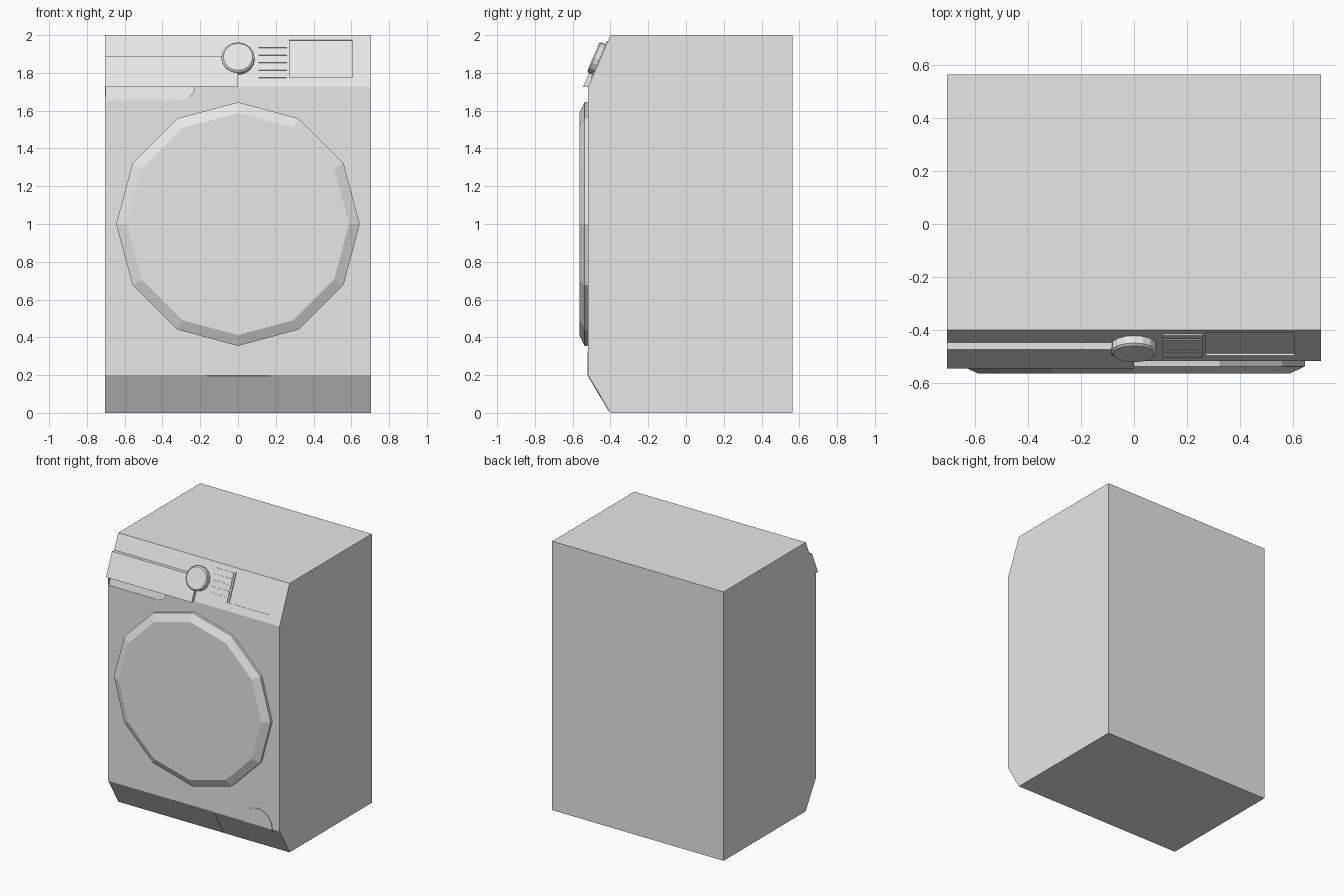
import bpy, bmesh, math
from mathutils import Vector

if "Cube" in bpy.data.objects:
    bpy.data.objects.remove(bpy.data.objects["Cube"], do_unlink=True)

grey = bpy.data.materials.new("light_grey")
grey.use_nodes = True
grey.diffuse_color = (0.8, 0.8, 0.8, 1)
grey.node_tree.nodes["Principled BSDF"].inputs["Base Color"].default_value = (0.8, 0.8, 0.8, 1)

HALF, FRONT, BACK, EDGE = 0.705, -0.518, 0.565, -0.40
PANEL_Z, KICK_Z, TOP = 1.725, 0.2, 2.0


def loft(name, *rings):
    """Closed solid through rings of equal length, capped at both ends."""
    bm = bmesh.new()
    loops = [[bm.verts.new(p) for p in ring] for ring in rings]
    for a, b in zip(loops, loops[1:]):
        for i in range(len(a)):
            j = (i + 1) % len(a)
            bm.faces.new((a[i], a[j], b[j], b[i]))
    bm.faces.new(loops[0])
    bm.faces.new(loops[-1])
    bmesh.ops.recalc_face_normals(bm, faces=bm.faces)
    mesh = bpy.data.meshes.new(name)
    bm.to_mesh(mesh)
    bm.free()
    mesh.materials.append(grey)
    obj = bpy.data.objects.new(name, mesh)
    bpy.context.collection.objects.link(obj)
    return obj


def prism(name, profile, x0, x1):
    """Side profile of (y, z) points stretched from x0 to x1."""
    return loft(name, *[[(x, y, z) for y, z in profile] for x in (x0, x1)])


def circle(center, radius, up, count):
    """Ring of points around a center, in the plane of x and up."""
    return [Vector(center) + radius * (Vector((math.sin(a), 0, 0)) + up * math.cos(a))
            for a in (i * math.tau / count for i in range(count))]


def boolean(obj, cutter, operation):
    cutter.hide_render = True
    mod = obj.modifiers.new("cut", 'BOOLEAN')
    mod.object, mod.operation, mod.solver = cutter, operation, 'EXACT'
    bpy.context.view_layer.objects.active = obj
    bpy.ops.object.modifier_apply(modifier=mod.name)
    bpy.data.objects.remove(cutter, do_unlink=True)


def sloped_plate(name, low, high, x0, x1, t0, t1, inner, outer):
    """Plate lying on the slope from low to high, between fractions t0 and t1."""
    low, high = Vector(low), Vector(high)
    along = (high - low).normalized()
    normal = Vector((-along.y, along.x))
    a, b = low.lerp(high, t0), low.lerp(high, t1)
    return prism(name, [a + normal * inner, b + normal * inner,
                        b + normal * outer, a + normal * outer], x0, x1)


def cabinet(name, grow=0.0):
    return prism(name, [(BACK, 0), (EDGE - grow, 0), (FRONT - grow, KICK_Z),
                        (FRONT - grow, PANEL_Z), (EDGE - grow, TOP), (BACK, TOP)], -HALF, HALF)


panel = (FRONT, PANEL_Z), (EDGE, TOP)
kick = (EDGE, 0), (FRONT, KICK_Z)
slope = (EDGE - FRONT) / (TOP - PANEL_Z)


def panel_t(z):
    return (z - PANEL_Z) / (TOP - PANEL_Z)


# Cabinet with sloped control panel and kick strip
body = cabinet("cabinet")

# Hand grip hollow below the drawer, with one rounded corner
outline = [(-0.70, PANEL_Z), (-0.70, 1.655)]
outline += [(-0.31 + 0.08 * math.sin(a), PANEL_Z - 0.07 * math.cos(a))
            for a in (i * math.pi / 10 for i in range(6))]
grip = loft("grip_cutter", [(x, -0.6, z) for x, z in outline],
            [(x, FRONT + 0.003 + 0.25 * (z - 1.655), z) for x, z in outline])
boolean(body, grip, 'DIFFERENCE')

# Display window sunk into the control panel
window = sloped_plate("display_cutter", *panel, 0.272, 0.605,
                      panel_t(1.775), panel_t(1.975), -0.008, 0.05)
boolean(body, window, 'DIFFERENCE')

# Detergent drawer, level on top and below
drawer_top = 1.89
top_y = FRONT + slope * (drawer_top - PANEL_Z)
prism("detergent_drawer", [(FRONT, PANEL_Z), (top_y, drawer_top),
                           (top_y - 0.026, drawer_top), (FRONT - 0.027, PANEL_Z)], -HALF, 0)

# Program dial standing square to the panel
up = Vector((0, EDGE - FRONT, TOP - PANEL_Z)).normalized()
out = Vector((0, -up.z, up.y))
seat = Vector((0, FRONT + slope * (1.87 - PANEL_Z), 1.87))
loft("program_dial", circle(seat, 0.087, up, 16),
     circle(seat + out * 0.03, 0.087, up, 16), circle(seat + out * 0.038, 0.078, up, 16))

# Column of flat buttons
for row in range(5):
    z = 1.772 + 0.04 * row
    sloped_plate(f"button_{row + 1}", *panel, 0.108, 0.26,
                 panel_t(z), panel_t(z + 0.034), -0.002, 0.006)

# Twelve-sided door with a bevelled rim
door = [((0, y, 1.0), r) for y, r in
        ((FRONT + 0.005, 0.645), (-0.537, 0.645), (-0.565, 0.588))]
loft("door", *[circle(c, r, Vector((0, 0, 1)), 12) for c, r in door])

# Round filter cover following the fold of the cabinet
cover = cabinet("filter_cover", 0.004)
core = loft("filter_cutter", *[circle((0.525, y, 0.205), 0.12, Vector((0, 0, 1)), 24)
                               for y in (-0.6, -0.42)])
boolean(cover, core, 'INTERSECT')

# Flap in the middle of the kick strip
sloped_plate("kick_flap", *kick, -0.167, 0.167, 0.05, 0.99, -0.002, 0.004)
